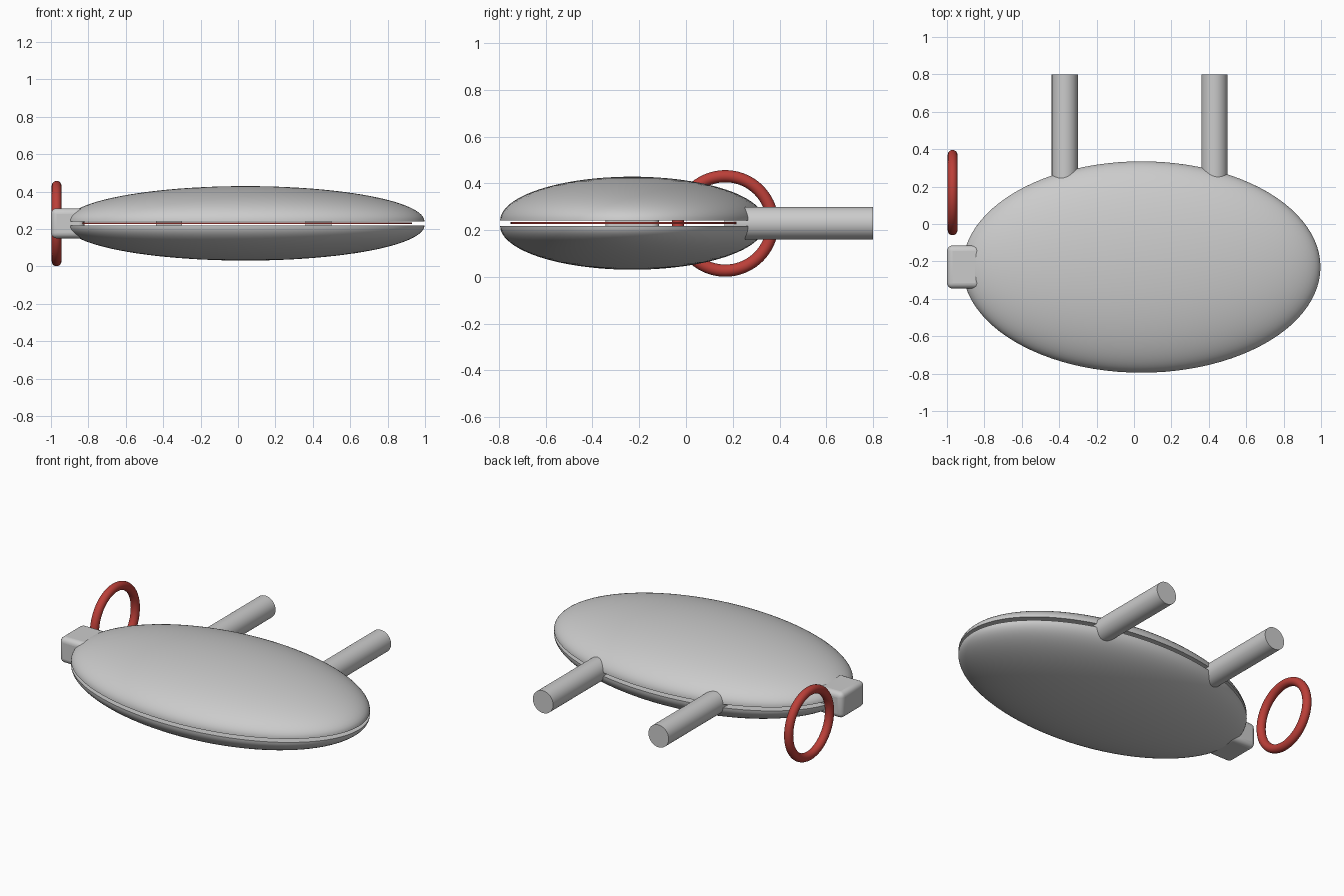
import bpy, bmesh, math
from mathutils import Matrix, Vector

if "Cube" in bpy.data.objects:
    bpy.data.objects.remove(bpy.data.objects["Cube"])


def material(name, rgb):
    m = bpy.data.materials.new(name)
    m.diffuse_color = (*rgb, 1)
    m.use_nodes = True
    m.node_tree.nodes["Principled BSDF"].inputs["Base Color"].default_value = m.diffuse_color
    return m


grey = material("light_grey", (0.6, 0.6, 0.6))
red = material("red", (0.5, 0.05, 0.04))
CX, CY, CZ = 0.04, -0.23, 0.23      # centre of the oval body


def finish(obj, name, mat, angle=40):
    obj.name = name
    obj.data.materials.append(mat)
    bpy.ops.object.select_all(action='DESELECT')
    obj.select_set(True)
    bpy.context.view_layer.objects.active = obj
    bpy.ops.object.shade_smooth_by_angle(angle=math.radians(angle))
    return obj


# Two half-ellipsoid shells with a narrow gap between them
def shell(name, side):
    bm = bmesh.new()
    bmesh.ops.create_uvsphere(bm, u_segments=96, v_segments=48, radius=1)
    cut = bmesh.ops.bisect_plane(bm, geom=bm.verts[:] + bm.edges[:] + bm.faces[:],
                                 plane_co=(0, 0, 0), plane_no=(0, 0, -side),
                                 clear_outer=True)
    bmesh.ops.holes_fill(bm, edges=[e for e in bm.edges if e.is_boundary])
    bm.transform(Matrix.Translation((CX, CY, CZ + side * 0.011)) @
                 Matrix.Diagonal((0.957, 0.565, 0.188, 1)))
    bmesh.ops.recalc_face_normals(bm, faces=bm.faces[:])
    mesh = bpy.data.meshes.new(name)
    bm.to_mesh(mesh)
    bm.free()
    obj = bpy.data.objects.new(name, mesh)
    bpy.context.collection.objects.link(obj)
    finish(obj, name, grey)


shell("upper_shell", 1)
shell("lower_shell", -1)

# Thin red plate in the gap
bpy.ops.mesh.primitive_cylinder_add(vertices=96, radius=1, depth=0.009, location=(CX, CY, CZ))
plate = bpy.context.object
plate.scale = (0.89, 0.52, 1)
finish(plate, "middle_plate", red)

# Two round rods at the back
for name, x in (("left_rod", -0.37), ("right_rod", 0.43)):
    bpy.ops.mesh.primitive_cylinder_add(vertices=48, radius=0.07, depth=0.635,
                                        location=(x, 0.4825, CZ),
                                        rotation=(math.pi / 2, 0, 0))
    finish(bpy.context.object, name, grey)

# Rounded block on the left end
bpy.ops.mesh.primitive_cube_add(size=1, location=(-0.91, CY, CZ))
block = bpy.context.object
block.scale = (0.18, 0.23, 0.16)
bpy.ops.object.transform_apply(location=False, rotation=False, scale=True)
bevel = block.modifiers.new("rounding", 'BEVEL')
bevel.width = 0.03
bevel.segments = 5
finish(block, "side_block", grey, 60)

# Upright red ring beside the block
bpy.ops.mesh.primitive_torus_add(major_segments=72, minor_segments=20,
                                 major_radius=0.202, minor_radius=0.026,
                                 location=(-0.97, 0.168, 0.229),
                                 rotation=(0, math.pi / 2, 0))
finish(bpy.context.object, "ring", red, 60)
